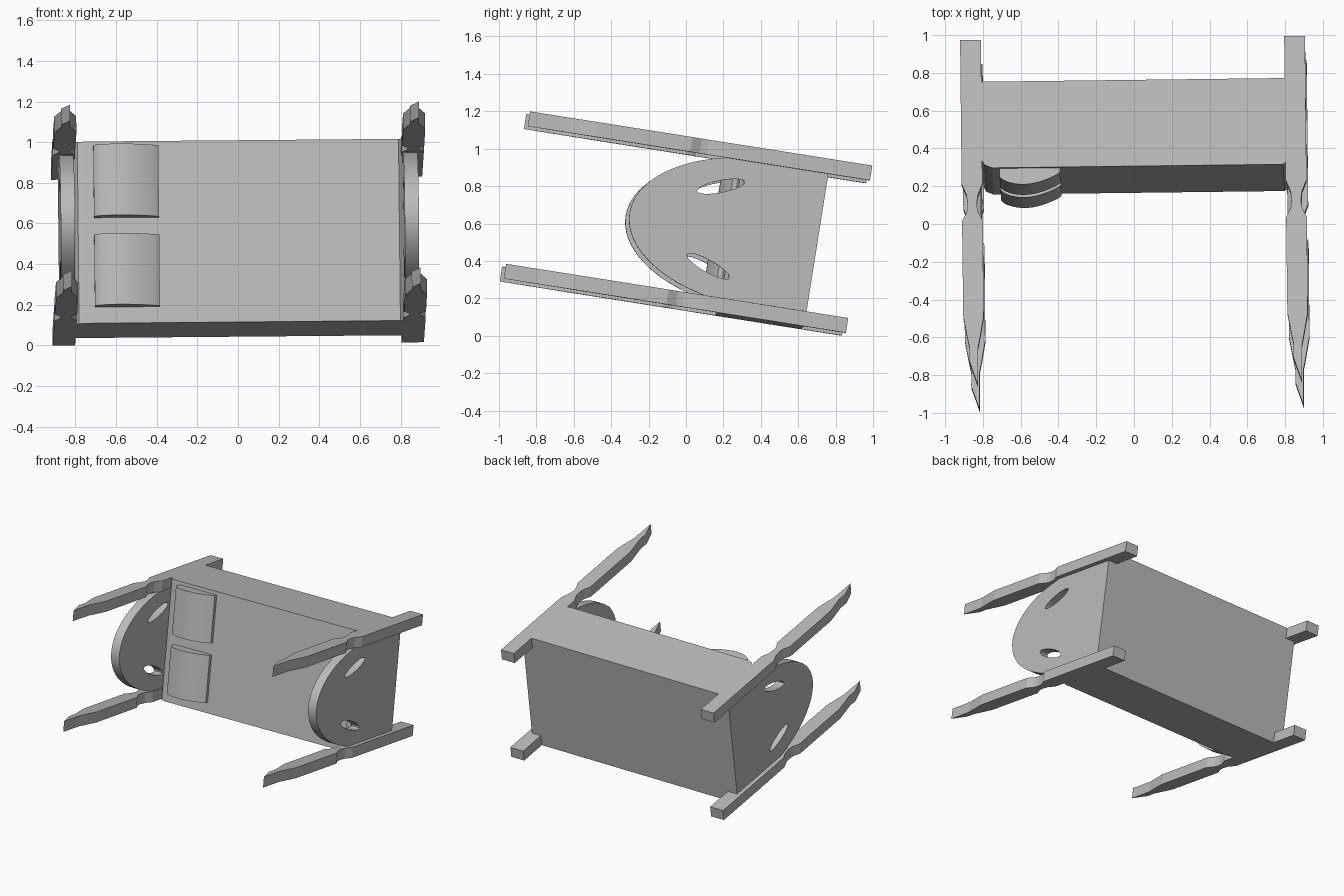
import bpy, bmesh, math

cube = bpy.data.objects.get("Cube")
if cube:
    bpy.data.objects.remove(cube)

GREY = (0.5, 0.5, 0.5, 1.0)
mat = bpy.data.materials.new("light_grey")
mat.use_nodes = True
mat.diffuse_color = GREY
mat.node_tree.nodes["Principled BSDF"].inputs["Base Color"].default_value = GREY

# The whole piece leans slightly
TILT = (math.radians(-9), math.radians(-0.5), math.radians(0.7))
OFFSET = (0.012, 0, 0)


def prism(name, loops, low, high, side=False, smooth=False):
    """Fill closed outlines (later ones are holes) and extrude from low to high."""
    bm = bmesh.new()
    edges = []
    for loop in loops:
        vs = [bm.verts.new((p, q, low)) for p, q in loop]
        edges += [bm.edges.new((a, b)) for a, b in zip(vs, vs[1:] + vs[:1])]
    bmesh.ops.triangle_fill(bm, use_beauty=True, edges=edges, normal=(0, 0, 1))
    ext = bmesh.ops.extrude_face_region(bm, geom=bm.faces[:], use_keep_orig=True)
    moved = [g for g in ext["geom"] if isinstance(g, bmesh.types.BMVert)]
    bmesh.ops.translate(bm, verts=moved, vec=(0, 0, high - low))
    if side:  # outline lies in y/z, thickness along x
        for v in bm.verts:
            v.co = (v.co.z, v.co.x, v.co.y)
    bmesh.ops.recalc_face_normals(bm, faces=bm.faces[:])
    mesh = bpy.data.meshes.new(name)
    bm.to_mesh(mesh)
    bm.free()
    mesh.materials.append(mat)
    obj = bpy.data.objects.new(name, mesh)
    bpy.context.collection.objects.link(obj)
    obj.rotation_euler = TILT
    obj.location = OFFSET
    if smooth:
        bpy.ops.object.select_all(action="DESELECT")
        obj.select_set(True)
        bpy.context.view_layer.objects.active = obj
        bpy.ops.object.shade_smooth_by_angle(angle=math.radians(30))
    return obj


def ellipse(cx, cy, a, b, angle, n=24):
    ca, sa = math.cos(angle), math.sin(angle)
    pts = []
    for i in range(n):
        t = 2 * math.pi * i / n
        x, y = a * math.cos(t), b * math.sin(t)
        pts.append((cx + x * ca - y * sa, cy + x * sa + y * ca))
    return pts


BOTTOM, TOP = 0.14, 1.045
LEG_H = 0.08
MID = (BOTTOM + TOP) / 2
FRONT, BACK = 0.145, 0.607

# Four posts: square bar with two waists and a slanted tip
TIP = -1.02
half = [(0.20, 0.022), (0.25, 0.032), (0.37, 0.054), (0.88, 0.055), (0.93, 0.030),
        (0.97, 0.024), (1.02, 0.030), (1.08, 0.055), (1.852, 0.055)]
for side_name, cx in (("right", -0.858), ("left", 0.858)):
    outline = [(cx + 0.020, TIP)]
    outline += [(cx + w, TIP + s) for s, w in half]
    outline += [(cx - w, TIP + s) for s, w in reversed(half)]
    outline += [(cx - 0.023, TIP + 0.127)]
    for level, z in (("lower", BOTTOM), ("upper", TOP - LEG_H)):
        prism(f"{level}_{side_name}_post", [outline], z, z + LEG_H)

# End panels: rounded front edge and two slanted slots
A, B, C = 0.726, 0.40, 0.316
limit = math.asin(0.93)
arc = []
for i in range(33):
    t = limit * (1 - 2 * i / 32)
    arc.append((C - A * math.cos(t), MID + B * math.sin(t)))
panel = arc + [(BACK, arc[-1][1]), (BACK, arc[0][1])]
slots = [ellipse(0.050, MID + s * 0.216, 0.13, 0.032, s * math.radians(20)) for s in (1, -1)]
for side_name, low, high in (("right", -0.882, -0.812), ("left", 0.810, 0.880)):
    prism(f"{side_name}_end_panel", [panel] + slots, low, high, side=True, smooth=True)

# Box body and back board
body = [(-0.813, 0.20), (-0.79, 0.16), (-0.75, FRONT), (0.79, FRONT), (0.813, 0.165),
        (0.813, 0.55), (-0.813, 0.55)]
prism("box_body", [body], BOTTOM, TOP)
board = [(-0.815, 0.55), (0.815, 0.55), (0.815, BACK), (-0.815, BACK)]
prism("back_board", [board], BOTTOM, TOP)

# Two bulging pads on the front
X0, W, N = -0.712, 0.32, 20
pad = [(X0 + W, FRONT + 0.01), (X0, FRONT + 0.01)]
for i in range(N + 1):
    f = i / N
    depth = 0.045 * (1 - f) + 0.025 * f + 0.05 * math.sin(math.pi * f ** 0.85) ** 0.8
    pad.append((X0 + W * f, FRONT - depth))
for level, z in (("lower", 0.22), ("upper", 0.665)):
    prism(f"{level}_pad", [pad], z, z + 0.355, smooth=True)
